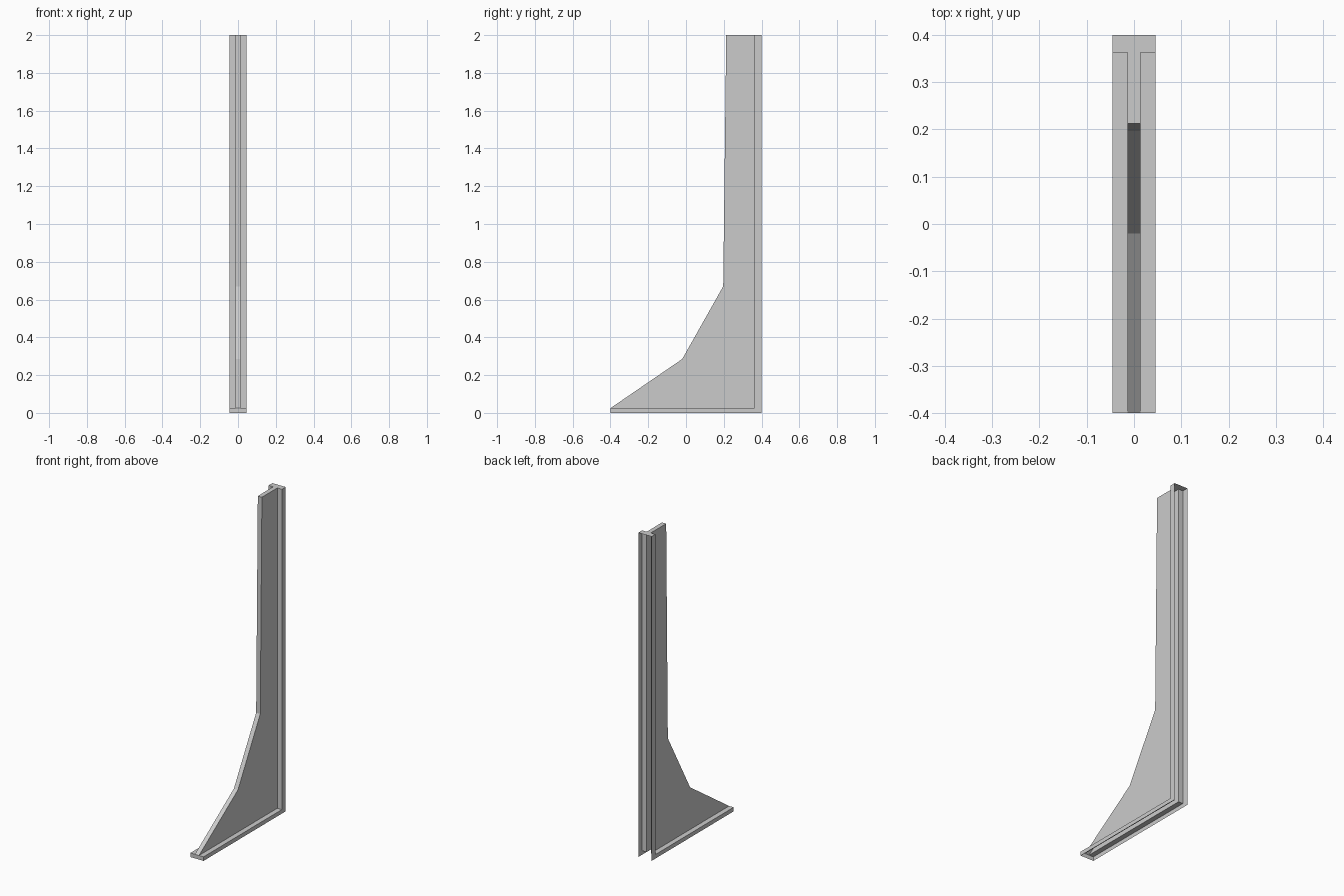
import bpy, bmesh

if "Cube" in bpy.data.objects:
    bpy.data.objects.remove(bpy.data.objects["Cube"])

W, F = 0.014, 0.045              # half widths of web and flange
BACK, INNER, TOP, BASE = 0.4, 0.363, 2.0, 0.025
# sloping front edge of the web (y, z)
edge = [(-0.4, BASE), (-0.02, 0.285), (0.197, 0.67), (0.213, TOP)]
corner = [(INNER, TOP), (INNER, BASE)]

bm = bmesh.new()


def face(points):
    return bm.faces.new([bm.verts.new(p) for p in points])


def strip(path, x0, x1):
    """Sweep a (y, z) path across x."""
    for (ya, za), (yb, zb) in zip(path, path[1:]):
        face([(x0, ya, za), (x1, ya, za), (x1, yb, zb), (x0, yb, zb)])


# web side and sloping front
face([(W, y, z) for y, z in edge + corner])
strip(edge, 0, W)
# inner faces of the base and upright flanges
strip([(-0.4, BASE), (INNER, BASE), (INNER, TOP)], W, F)
# L-shaped outer flange wall
face([(F, y, z) for y, z in [(-0.4, 0), (-0.4, BASE), (INNER, BASE),
                             (INNER, TOP), (BACK, TOP), (BACK, 0)]])
# front end of the base
face([(0, -0.4, 0), (F, -0.4, 0), (F, -0.4, BASE), (W, -0.4, BASE), (0, -0.4, BASE)])
# T-shaped top cap (back and underside stay open)
face([(x, y, TOP) for x, y in [(0, 0.213), (W, 0.213), (W, INNER),
                               (F, INNER), (F, BACK), (0, BACK)]])

bmesh.ops.remove_doubles(bm, verts=bm.verts, dist=1e-5)
bmesh.ops.recalc_face_normals(bm, faces=bm.faces)
bm.faces.ensure_lookup_table()
bm.normal_update()
if bm.faces[0].normal.x < 0:
    bmesh.ops.reverse_faces(bm, faces=bm.faces)

mesh = bpy.data.meshes.new("support_post")
bm.to_mesh(mesh)
bm.free()
post = bpy.data.objects.new("support_post", mesh)
bpy.context.collection.objects.link(post)
mirror = post.modifiers.new("mirror", 'MIRROR')
mirror.use_clip = True
